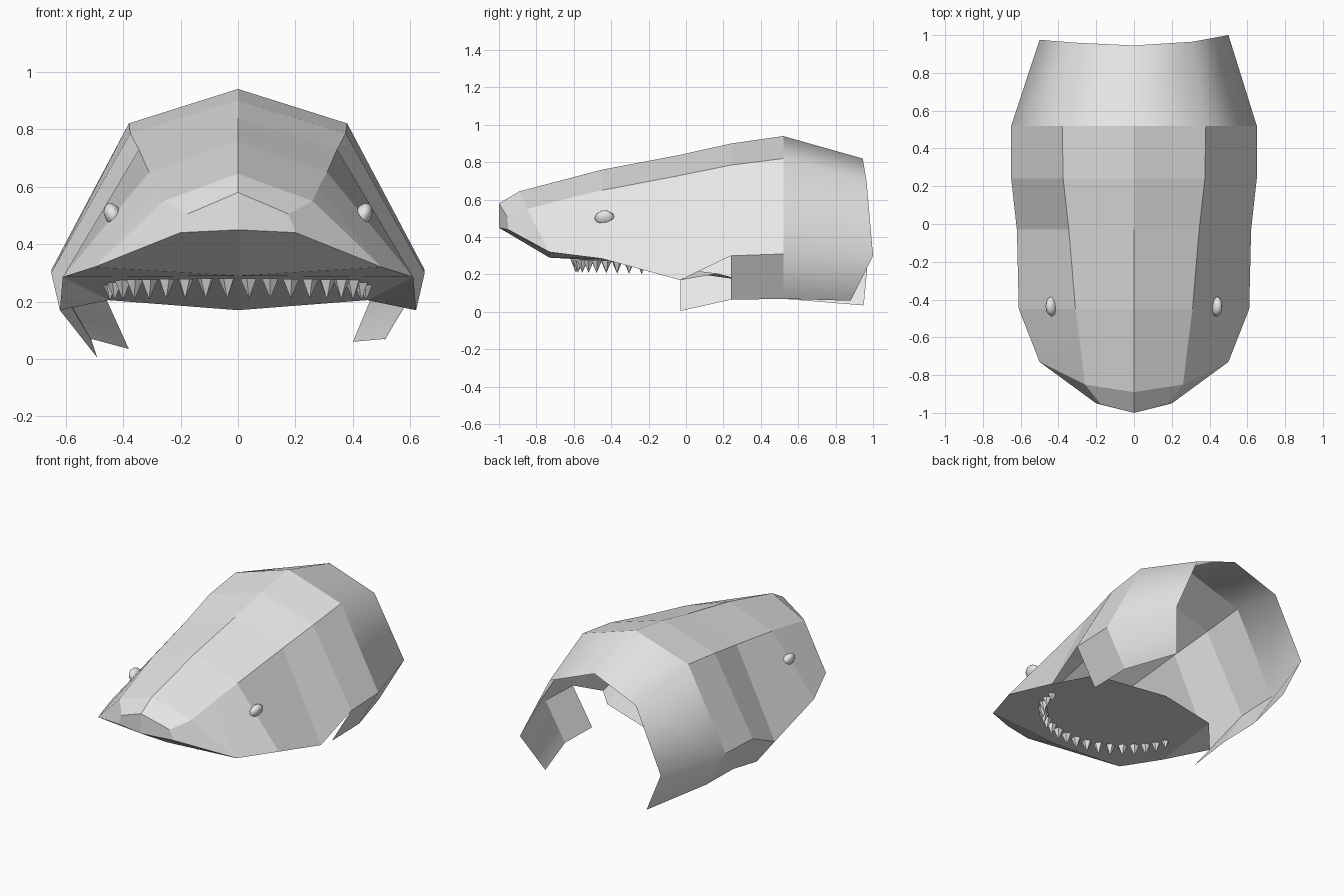
import bpy, bmesh, math
from mathutils import Matrix, Vector

cube = bpy.data.objects.get("Cube")
if cube:
    bpy.data.objects.remove(cube, do_unlink=True)

grey = bpy.data.materials.new("plain_grey")
grey.use_nodes = True
COLOUR = (0.8, 0.8, 0.8, 1)
grey.diffuse_color = COLOUR
grey.node_tree.nodes["Principled BSDF"].inputs["Base Color"].default_value = COLOUR


def add_object(name, bm, outward=True):
    if outward:
        bmesh.ops.recalc_face_normals(bm, faces=bm.faces)
    mesh = bpy.data.meshes.new(name)
    bm.to_mesh(mesh)
    bm.free()
    mesh.materials.append(grey)
    obj = bpy.data.objects.new(name, mesh)
    bpy.context.collection.objects.link(obj)
    return obj


def half_shell(name, points, faces):
    """Panels for the +x half, mirrored across the centre line."""
    bm = bmesh.new()
    verts = {key: bm.verts.new(p) for key, p in points.items()}
    for face in faces:
        bm.faces.new([verts[key] for key in face.split()])
    obj = add_object(name, bm, outward=False)
    mirror = obj.modifiers.new("mirror", 'MIRROR')
    mirror.use_clip = True
    return obj


# Head skin: c = centre line, r = ridge, s = lower side, t/b = snout top/bottom
half_shell("head_skin", {
    "t0": (0, -1, .58), "t1": (.175, -.955, .505),
    "b0": (0, -1, .45), "b1": (.2, -.95, .44),
    "c1": (0, -.89, .645), "c2": (0, -.45, .76), "c3": (0, -.03, .84), "c4": (0, .24, .90),
    "r1": (.26, -.85, .55), "r2": (.282, -.66, .60), "r3": (.31, -.45, .65),
    "r4": (.345, -.03, .73), "r5": (.375, .24, .785),
    "s1": (.5, -.73, .32), "s2": (.61, -.45, .285), "s3": (.62, -.03, .17), "s4": (.65, .24, .30),
}, [
    "t0 b0 b1 t1", "c1 t0 t1 r1", "r1 t1 b1 s1", "r2 r1 s1",
    "c2 c1 r1 r2 r3", "r3 r2 s1 s2",
    "c3 c2 r3 r4", "r4 r3 s2 s3", "c4 c3 r4 r5", "r5 r4 s3 s4",
])

# Snout underside and roof of the mouth
half_shell("mouth_roof", {
    "b0": (0, -1, .45), "b1": (.2, -.95, .44),
    "m1": (0, -.73, .29), "m2": (0, -.45, .275), "m3": (0, .30, .17),
    "s1": (.5, -.73, .32), "s2": (.61, -.45, .285), "s3": (.62, -.03, .17),
    "k": (.45, .17, .205),
}, ["b0 m1 s1 b1", "m1 m2 s2 s1", "m2 m3 k s2", "s2 k s3"])


# Neck: three open arches, slightly lopsided along the lower and rear edges
arches = [
    [(-.51, .24, .065), (-.65, .24, .30), (-.375, .24, .785), (0, .24, .90),
     (.375, .24, .785), (.65, .24, .30), (.51, .24, .065)],
    [(-.51, .52, .07), (-.65, .52, .31), (-.38, .52, .82), (0, .52, .94),
     (.38, .52, .82), (.65, .52, .31), (.51, .52, .07)],
    [(-.38, .95, .035), (-.5, .975, .30), (-.31, .96, .70), (0, .945, .82),
     (.31, .965, .70), (.5, 1, .30), (.40, .88, .06)],
]
bm = bmesh.new()
rings = [[bm.verts.new(p) for p in arch] for arch in arches]
for band in range(2):
    a, b = rings[band], rings[band + 1]
    for i in range(len(a) - 1):
        face = bm.faces.new((a[i], a[i + 1], b[i + 1], b[i]))
        face.smooth = band == 1
for first, second in zip(rings[1], rings[1][1:]):
    bm.edges.get((first, second)).smooth = False
# extra cheek flap on the -x side
front = [bm.verts.new(p) for p in ((-.62, -.03, .17), (-.49, -.03, .005))]
bm.faces.new((front[0], rings[0][1], rings[0][0], front[1]))
add_object("neck", bm)

# Eyes
for side, label in ((1, "left"), (-1, "right")):
    bm = bmesh.new()
    bmesh.ops.create_icosphere(bm, subdivisions=2, radius=1)
    tilt = Matrix.Rotation(side * math.radians(25), 4, 'Y')
    place = Matrix.Translation((side * .435, -.435, .5))
    bm.transform(place @ tilt @ Matrix.Diagonal((.03, .054, .046, 1)))
    for face in bm.faces:
        face.smooth = True
    add_object(label + "_eye", bm)

# Upper teeth: small pyramids on a curved row
bm = bmesh.new()
COUNT = 18
for i in range(COUNT):
    angle = math.radians(8 + 164 * i / (COUNT - 1))
    x, y = .45 * math.cos(angle), -.18 - .41 * math.sin(angle)
    z = .235 + .01 * math.sin(angle)
    spin = Matrix.Rotation(-angle, 4, 'Z') @ Matrix.Rotation(math.pi, 4, 'X')
    bmesh.ops.create_cone(bm, segments=5, radius1=.03, radius2=0, depth=.07, cap_ends=True,
                          matrix=Matrix.Translation(Vector((x, y, z))) @ spin)
add_object("teeth", bm)
